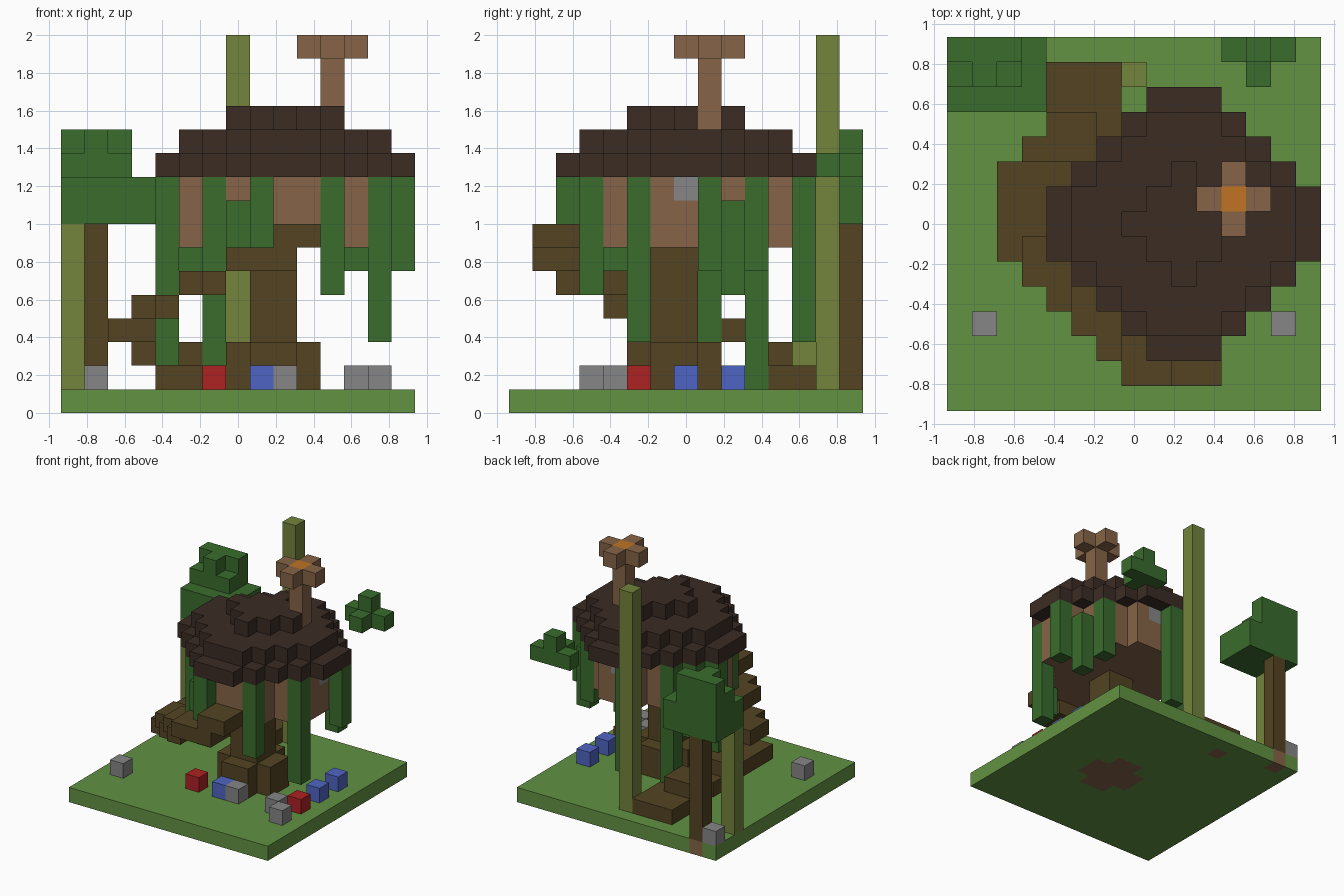
import bpy
import bmesh
from itertools import product
from mathutils import Vector

if "Cube" in bpy.data.objects:
    bpy.data.objects.remove(bpy.data.objects["Cube"])

S = 0.125          # block size
HALF = 7.5         # half the plot, in blocks


def material(name, r, g, b):
    lin = [((c / 255 + 0.055) / 1.055) ** 2.4 for c in (r, g, b)] + [1]
    m = bpy.data.materials.new(name)
    m.use_nodes = True
    m.diffuse_color = lin
    m.node_tree.nodes["Principled BSDF"].inputs["Base Color"].default_value = lin
    return m


grass = material("grass", 98, 146, 66)
leaf = material("leaf", 58, 108, 45)
roof_brown = material("roof brown", 59, 44, 36)
wood = material("wood", 83, 68, 34)
clay = material("clay", 134, 100, 71)
bamboo = material("bamboo", 115, 131, 60)
stone = material("stone", 134, 134, 134)
red = material("red", 174, 34, 36)
blue = material("blue", 79, 101, 196)
orange = material("orange", 191, 116, 36)


def box(i0, i1, j0, j1, k0, k1):
    """Set of block cells, both ends included."""
    return set(product(range(i0, i1 + 1), range(j0, j1 + 1), range(k0, k1 + 1)))


def disc(ci, cj, reach, cut, k0, k1):
    """Stepped round slab: a square with its corners stepped off."""
    return {(i, j, k)
            for i, j, k in box(ci - reach, ci + reach, cj - reach, cj + reach, k0, k1)
            if abs(i - ci) + abs(j - cj) <= cut}


def blocks(name, cells, mat):
    """Mesh the outer skin of a set of block cells."""
    bm = bmesh.new()
    verts = {}

    def vert(p):
        if p not in verts:
            x, y, z = p
            verts[p] = bm.verts.new(((x - HALF) * S, (y - HALF) * S, z * S))
        return verts[p]

    for cell in cells:
        for axis, side in product(range(3), (0, 1)):
            near = list(cell)
            near[axis] += 1 if side else -1
            if tuple(near) in cells:
                continue
            u, v = (axis + 1) % 3, (axis + 2) % 3
            ring = []
            for a, b in ((0, 0), (1, 0), (1, 1), (0, 1)):
                p = list(cell)
                p[axis] += side
                p[u] += a
                p[v] += b
                ring.append(vert(tuple(p)))
            bm.faces.new(ring if side else ring[::-1])
    mesh = bpy.data.meshes.new(name)
    bm.to_mesh(mesh)
    bm.free()
    mesh.materials.append(mat)
    obj = bpy.data.objects.new(name, mesh)
    bpy.context.collection.objects.link(obj)
    return obj


# Ground slab with the soil plugs under the trunks
flare = {c for c in box(7, 10, 5, 8, 1, 2)
         if not (c[0] in (7, 10) and c[1] in (5, 8))}
soil = {(i, j, 0) for i, j, k in flare} | {(1, 14, 0), (5, 13, 0)}
blocks("ground", box(0, 14, 0, 14, 0, 0) - soil, grass)
blocks("soil", soil, clay)

# Main trunk with flared foot
blocks("trunk", flare | box(8, 9, 6, 7, 3, 6), wood)

# Spiral stair, lowest step first
steps = [
    box(4, 6, 12, 13, 1, 1) | {(6, 11, 1)},
    box(3, 5, 10, 10, 2, 2) | box(4, 5, 11, 11, 2, 2),
    box(2, 3, 6, 9, 3, 3) | {(4, 9, 3)},
    box(3, 4, 5, 6, 4, 4) | {(4, 4, 4)},
    box(5, 6, 3, 3, 5, 5) | {(6, 2, 5), (5, 4, 5)},
    box(7, 9, 1, 2, 6, 6),
    box(9, 10, 1, 2, 7, 7),
]
for n, cells in enumerate(steps, 1):
    blocks(f"stair_step_{n}", cells, wood)

# House: round wall with two windows, and a three-tier roof
windows = {(13, 7, 9), (9, 11, 9)}
blocks("house_wall", disc(9, 7, 4, 5, 7, 9) - windows, clay)
blocks("windows", windows, stone)
stem = box(11, 11, 8, 8, 12, 14)
roof = disc(9, 7, 5, 6, 10, 10) | disc(9, 7, 4, 5, 11, 11) | disc(9, 7, 2, 2, 12, 12)
blocks("roof", roof - stem, roof_brown)

# Chimney with a flared cross top and a glowing centre
glow = {(11, 8, 15)}
blocks("chimney", stem | disc(11, 8, 1, 1, 15, 15) - glow, clay)
blocks("chimney_glow", glow, orange)

# Vines hanging from the roof rim: column, lowest and highest block
vines = [(13, 5, 3, 9), (11, 3, 5, 9), (8, 2, 7, 9), (7, 3, 7, 8),
         (6, 4, 6, 9), (14, 8, 6, 9), (13, 9, 5, 8), (12, 10, 6, 9),
         (8, 12, 3, 9), (6, 10, 1, 9), (5, 9, 5, 9), (4, 8, 2, 9)]
for n, (i, j, low, high) in enumerate(vines, 1):
    blocks(f"vine_{n}", box(i, i, j, j, low, high), leaf)

# Corner tree, floating bush and bamboo poles
blocks("tree_trunk", box(1, 1, 14, 14, 1, 7), wood)
blocks("tree_leaves", box(0, 3, 12, 14, 8, 9) | box(0, 2, 13, 14, 10, 10)
       | box(0, 2, 14, 14, 11, 11) | {(1, 13, 11)}, leaf)
blocks("bush", box(11, 13, 14, 14, 10, 10) | {(12, 13, 10), (12, 14, 11)}, leaf)
blocks("tall_bamboo", box(7, 7, 13, 13, 1, 15), bamboo)
blocks("short_bamboo", box(0, 0, 12, 12, 1, 7), bamboo)

# Stones and flowers on the grass
scatter = {
    "stone": (stone, [(1, 3), (9, 4), (12, 4), (13, 3), (0, 14)]),
    "red_flower": (red, [(6, 4), (13, 5)]),
    "blue_flower": (blue, [(8, 4), (13, 7), (13, 9)]),
}
for name, (mat, spots) in scatter.items():
    for n, (i, j) in enumerate(spots, 1):
        blocks(f"{name}_{n}", {(i, j, 1)}, mat)
